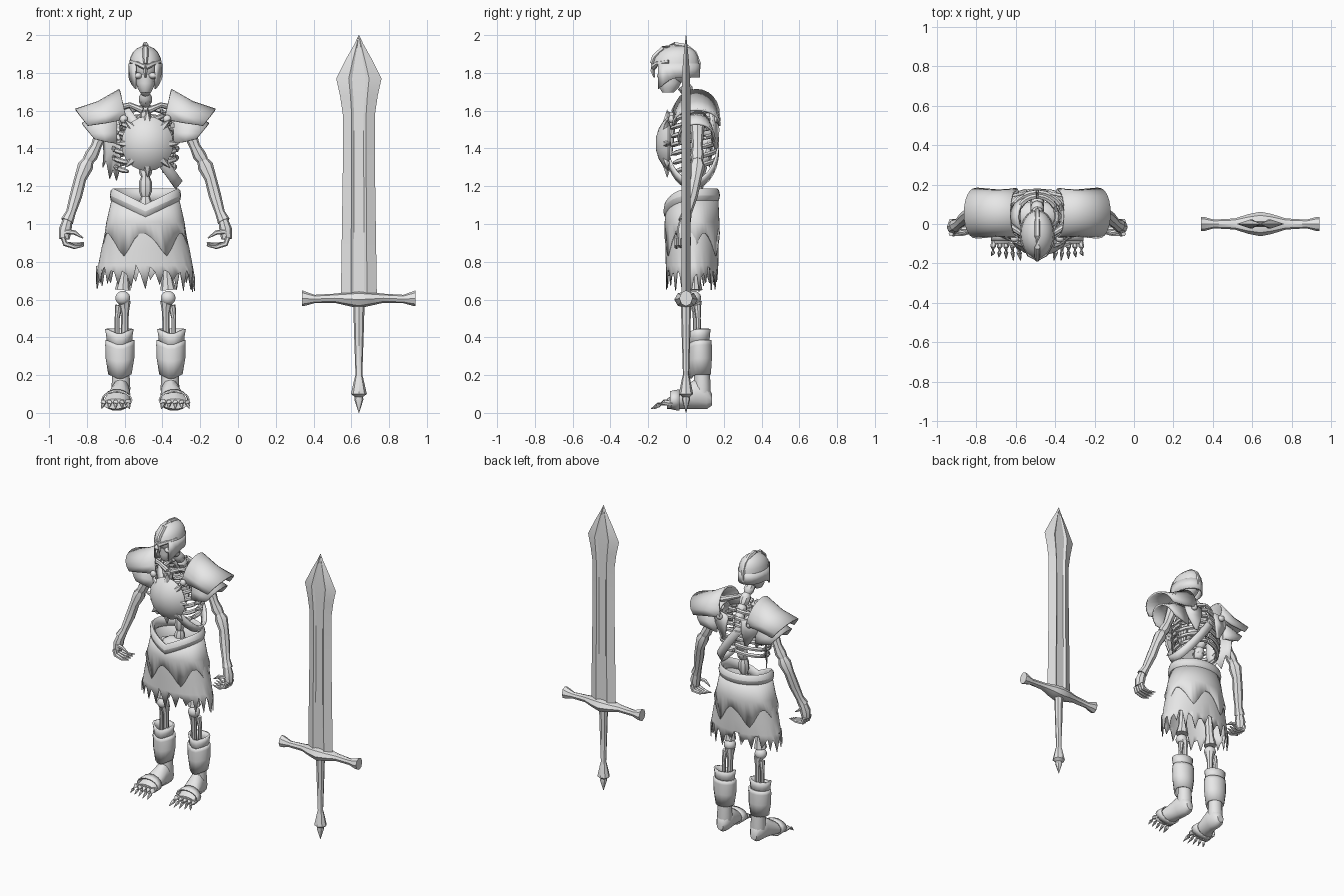
import bpy, bmesh, math, random
from mathutils import Vector as V

if "Cube" in bpy.data.objects:
    bpy.data.objects.remove(bpy.data.objects["Cube"])

random.seed(4)
FIG = -0.49   # x centre of the skeleton
SWD = 0.64    # x centre of the sword
grey = bpy.data.materials.new("plain_grey")
grey.diffuse_color = (0.8, 0.8, 0.8, 1)
grey.use_nodes = True
grey.node_tree.nodes["Principled BSDF"].inputs["Base Color"].default_value = grey.diffuse_color


def build(name, bm, cx=FIG, mirror=False, thick=0, angle=40):
    bmesh.ops.recalc_face_normals(bm, faces=bm.faces[:])
    me = bpy.data.meshes.new(name)
    bm.to_mesh(me)
    bm.free()
    me.materials.append(grey)
    me.shade_smooth()
    me.set_sharp_from_angle(angle=math.radians(angle))
    ob = bpy.data.objects.new(name, me)
    ob.location.x = cx
    bpy.context.collection.objects.link(ob)
    if thick:
        m = ob.modifiers.new("thickness", 'SOLIDIFY')
        m.thickness, m.offset = thick, 0
    if mirror:
        ob.modifiers.new("mirror", 'MIRROR').use_mirror_merge = False
    return ob


def loft_into(bm, rings, closed=True, cap=True):
    rows = [[bm.verts.new(p) for p in r] for r in rings]
    n = len(rows[0])
    for a, b in zip(rows, rows[1:]):
        for i in range(n if closed else n - 1):
            j = (i + 1) % n
            bm.faces.new((a[i], a[j], b[j], b[i]))
    if cap and closed:
        bm.faces.new(rows[0])
        bm.faces.new(rows[-1])


def loft(name, rings, closed=True, cap=True, **kw):
    bm = bmesh.new()
    loft_into(bm, rings, closed, cap)
    return build(name, bm, **kw)


def tube_into(bm, pts, radii, n=8):
    pts, rings = [V(p) for p in pts], []
    for i, p in enumerate(pts):
        d = (pts[min(i + 1, len(pts) - 1)] - pts[max(i - 1, 0)]).normalized()
        u = d.cross(V((0, 1, 0)) if abs(d.y) < 0.9 else V((0, 0, 1))).normalized()
        v = d.cross(u)
        r = radii[i] if isinstance(radii, list) else radii
        rings.append([p + r * (u * math.cos(k * math.tau / n) + v * math.sin(k * math.tau / n))
                      for k in range(n)])
    loft_into(bm, rings)


def tubes(name, items, n=8, **kw):
    bm = bmesh.new()
    for pts, radii in items:
        tube_into(bm, pts, radii, n)
    return build(name, bm, **kw)


def ball(name, c, r, **kw):
    bm = bmesh.new()
    bmesh.ops.create_uvsphere(bm, u_segments=14, v_segments=9, radius=1)
    for v in bm.verts:
        v.co = V(c) + V(v.co[i] * r[i] for i in range(3))
    return build(name, bm, **kw)


def oval(cx, cy, rx, ry, z, n=16, dip=0):
    """Horizontal ring; dip lowers the front into a point."""
    out = []
    for k in range(n):
        a = k * math.tau / n
        c, s = math.cos(a), math.sin(a)
        out.append((cx + rx * c, cy + ry * s, z - (dip * (1 - abs(c)) if s < 0 else 0)))
    return out


# ---- sword ----
blade = []
for z, w, t in [(0.62, .095, .024), (0.7, .094, .024), (1.3, .085, .023), (1.58, .085, .023),
                (1.68, .1, .023), (1.77, .12, .022), (1.87, .07, .015), (1.95, .025, .007), (2.0, .001, .001)]:
    half = [(w, 0), (.45 * w, t), (.3 * w, .6 * t), (-.3 * w, .6 * t), (-.45 * w, t)]
    blade.append([(x, y, z) for x, y in half] + [(-x, -y, z) for x, y in half])
loft("sword_blade", blade, cx=SWD, angle=25)
guard = []
for x, zc, hz, hy in [(-.3, .607, .042, .035), (-.285, .605, .038, .036), (-.235, .603, .022, .022),
                      (-.13, .607, .024, .028), (-.06, .603, .036, .05), (0, .6, .046, .062)]:
    guard.append((x, zc, hz, hy))
guard += [(-x, zc, hz, hy) for x, zc, hz, hy in guard[-2::-1]]
loft("sword_guard", [[(x, hy * math.cos(k * math.tau / 8), zc + hz * math.sin(k * math.tau / 8))
                      for k in range(8)] for x, zc, hz, hy in guard], cx=SWD)
loft("sword_grip_and_pommel", [oval(0, 0, r, r * .9, z, 8) for z, r in
     [(.57, .03), (.4, .025), (.2, .018), (.185, .023), (.1, .042), (.085, .022), (.07, .024), (0, .001)]], cx=SWD)

# ---- spine, ribs, shoulders ----
path = [V(p) for p in [(0, .05, 1.04), (0, .06, 1.25), (0, .11, 1.4), (0, .12, 1.53), (0, .07, 1.63), (0, -.03, 1.75)]]
sp = [path[i].lerp(path[i + 1], k / 8) for i in range(5) for k in range(8)]
tubes("spine", [(sp, [.023 if i % 4 == 0 else .034 for i in range(len(sp))])])
ribs = []
for i, w in enumerate([.1, .13, .15, .163, .168, .165, .155]):
    pts = []
    for k in range(12):
        a = math.radians(88 - k * (160 - 6 * max(0, i - 3)) / 11)
        pts.append((w * math.cos(a), .04 + (.1 + .02 * min(i, 1)) * math.sin(a), 1.62 - .046 * i - .006 * k))
    ribs.append((pts, [.014] * 11 + [.008]))
tubes("ribs", ribs, n=6, mirror=True)
tubes("sternum", [([(0, -.065, 1.59), (0, -.08, 1.5), (0, -.085, 1.36)], [.03, .022, .012])])
tubes("collar_bones", [([(.015, -.06, 1.6), (.08, -.05, 1.63), (.2, .03, 1.6)], [.018, .014, .022])], mirror=True)
loft("shoulder_blades", [[(.05, .16, 1.57), (.18, .13, 1.59)], [(.06, .17, 1.5), (.16, .14, 1.5)],
                         [(.08, .16, 1.4), (.1, .155, 1.4)]], closed=False, thick=.015, mirror=True)
ball("pelvis", (0, .04, 1.04), (.12, .08, .06))

# ---- head and helmet ----
ball("skull", (0, -.05, 1.83), (.07, .1, .085))
loft("jaw", [oval(0, y, rx, ry, z, 12) for z, y, rx, ry in
             [(1.695, -.095, .028, .03), (1.72, -.09, .042, .05), (1.745, -.085, .05, .058), (1.79, -.08, .055, .065)]])
ball("cheek_bones", (.04, -.125, 1.785), (.024, .03, .018), mirror=True)
loft("helmet_dome", [oval(0, (f + b) / 2, rx, (b - f) / 2, z, 20) for z, rx, f, b in
     [(1.845, .085, -.175, .07), (1.88, .081, -.165, .066), (1.91, .066, -.14, .052),
      (1.93, .045, -.11, .03), (1.943, .015, -.07, -.01)]])
side = []
for z0 in (0, 1):
    row = []
    for k in range(17):
        a = math.radians(-52 + k * 284 / 16)
        low = 1.775 - .06 * max(0, -math.sin(a) / .79) ** 1.5
        row.append((.084 * math.cos(a), -.052 + .12 * math.sin(a), low if z0 else 1.85))
    side.append(row)
loft("helmet_sides", side, closed=False, thick=.01)
tubes("helmet_crest", [([(0, -.183, 1.85), (0, -.168, 1.885), (0, -.12, 1.93), (0, -.06, 1.95), (0, .0, 1.94),
                         (0, .045, 1.905), (0, .066, 1.85), (0, .062, 1.775)], [.01] + [.015] * 6 + [.01])], n=6)
tubes("helmet_brow", [([(0, -.172, 1.83), (.04, -.155, 1.848), (.078, -.09, 1.86)], [.016, .013, .01])], n=6, mirror=True)
tubes("nose_guard", [([(0, -.172, 1.85), (0, -.176, 1.81), (0, -.168, 1.775)], [.013, .011, .004])], n=4)

# ---- shoulder armour ----
def arch(name, stations, ry, yc=.055):
    rows = []
    for xt, zt, xb, zb, f in stations:
        row = []
        for k in range(13):
            a = math.pi * k / 12
            s = math.sin(a) ** .8
            row.append((xb + (xt - xb) * s, yc + ry * f * math.cos(a), zb + (zt - zb) * s))
        rows.append(row)
    loft(name, rows, closed=False, thick=.012, mirror=True)


arch("upper_pauldron", [(.136, 1.71, .1, 1.555, 1), (.25, 1.645, .2, 1.535, .95), (.37, 1.605, .305, 1.52, 1.03)], .12)
arch("lower_pauldron", [(.15, 1.6, .15, 1.425, .9), (.25, 1.57, .21, 1.435, .95), (.335, 1.53, .27, 1.45, 1)], .095)
for y in (-.075, .165):
    ball("front_rivet" if y < 0 else "back_rivet", (.115, y, 1.555), (.022, .018, .022), mirror=True)

# ---- spiked chest plate, strap, torn cloth ----
bm = bmesh.new()
loft_into(bm, [[(.01 + .138 * r * math.cos(k * math.tau / 20), y, 1.425 + .145 * r * math.sin(k * math.tau / 20))
                for k in range(20)] for r, y in [(.96, -.085), (1, -.095), (.85, -.118), (.55, -.145), (.2, -.16)]])
for k in range(8):
    a = k * math.tau / 8 + math.pi / 2
    c, s = math.cos(a), math.sin(a)
    tube_into(bm, [(.01 + .11 * c, -.1, 1.425 + .12 * s), (.01 + .17 * c, -.1, 1.425 + .18 * s)], [.024, .001], 6)
build("spiked_chest_plate", bm)
strap = []
for d in (-.022, .022):
    strap.append([(.03 + .145 * math.cos(a) + d * .8, .035 + .135 * math.sin(a), 1.41 - .2 * math.cos(a) + d)
                  for a in [k * math.tau / 28 for k in range(28)]])
loft("diagonal_strap", strap, cap=False, thick=.012)
loft("torn_side_cloth", [[(-.14 - .018 * k, -.01 + .03 * k, 1.53) for k in range(6)],
                         [(-.13 - .018 * k, -.01 + .03 * k, 1.38) for k in range(6)],
                         [(-.135 - .018 * k, .0 + .025 * k, z) for k, z in enumerate([1.3, 1.23, 1.29, 1.24, 1.34, 1.3])]],
     closed=False, thick=.006)

# ---- belt and ragged skirt ----
belt = []
for k in range(9):
    a = k * math.tau / 8
    belt.append(oval(0, .03, .172 + .017 * math.cos(a), .133 + .017 * math.cos(a),
                     1.152 + .037 * math.sin(a), 32, .085))
loft("belt", belt, cap=False)
rows = [oval(0, .032, rx, ry, z, 64, dip) for rx, ry, z, dip in
        [(.168, .13, 1.15, .06), (.2, .137, 1.0, 0), (.23, .138, .87, 0), (.247, .136, .78, 0)]]
hem = []
for k, (x, y, z) in enumerate(oval(0, .03, .26, .134, .72, 64)):
    drop = random.uniform(-.09, -.03) if k % 3 == 0 else random.uniform(-.01, .06)
    hem.append((x, y, z + drop + .02 * (1 - abs(x) / .26)))
loft("ragged_skirt", rows + [hem], cap=False, thick=.006)
over = [oval(0, .032, rx, ry, z, 48, dip) for rx, ry, z, dip in [(.174, .136, 1.14, .06), (.204, .142, 1.01, 0)]]
tip = []
for k, (x, y, z) in enumerate(oval(0, .032, .226, .144, .9, 48)):
    tip.append((x, y, z + [-.07, -.03, .02, .05, .05, .03, 0, -.04][k % 8]))
loft("skirt_overlay", over + [tip], cap=False, thick=.006)

# ---- arms and hands ----
tubes("upper_arm", [([(.2, .06, 1.57), (.235, .06, 1.48), (.262, .06, 1.41), (.285, .06, 1.365), (.305, .06, 1.335)],
                     [.045, .034, .028, .036, .03])], mirror=True)
tubes("forearm", [([(.3, .06, 1.34), (.318, .06, 1.305), (.345, .05, 1.24), (.368, .03, 1.15), (.395, .005, 1.06),
                    (.415, -.008, 1.015)], [.028, .042, .032, .033, .026, .034])], mirror=True)
tubes("palm", [([(.412, -.008, 1.02), (.425, -.015, .97), (.43, -.018, .92)], [.026, .034, .028])], mirror=True)
fingers = [([(.437, y, .93), (.425, y, .895), (.375, y, .878 + .004 * i), (.325, y + .005, .884 + .006 * i)],
            [.013, .014, .011, .003]) for i, y in enumerate((-.05, -.028, -.006, .014))]
fingers.append(([(.425, -.035, .96), (.375, -.045, .955), (.33, -.04, .925)], [.014, .012, .003]))
tubes("fingers", fingers, n=6, mirror=True)

# ---- legs, greaves and feet ----
tubes("thigh_bone", [([(.09, .045, 1.06), (.1, .045, .95), (.115, .045, .72), (.12, .045, .65)],
                      [.042, .028, .028, .042])], mirror=True)
ball("knee", (.12, .042, .608), (.04, .038, .038), mirror=True)
tubes("shin_bones", [([(.112, .05, .59), (.108, .055, .53), (.112, .06, .28)], [.034, .02, .018]),
                     ([(.14, .06, .57), (.15, .065, .5), (.15, .07, .28)], [.02, .013, .013])], mirror=True)
loft("greave_cuff", [oval(.138, .072, rx, ry, z, 14, d) for z, rx, ry, d in
     [(.445, .07, .054, .03), (.41, .064, .05, .03), (.36, .06, .046, .03)]], cap=False, thick=.012, mirror=True)
loft("greave", [oval(.135, .075, rx, ry, z, 14, d) for z, rx, ry, d in
     [(.385, .07, .055, .03), (.36, .072, .057, .03), (.29, .07, .058, .02), (.205, .056, .052, .03)]],
     cap=False, thick=.012, mirror=True)
loft("ankle", [oval(.13, .085, rx, ry, z, 12) for z, rx, ry in
     [(.33, .045, .04), (.2, .046, .042), (.13, .05, .046), (.07, .045, .045)]], mirror=True)
loft("foot", [[(cx + hw * math.cos(k * math.tau / 12), y,
                (z0 + z1) / 2 + (z1 - z0) / 2 * math.sin(k * math.tau / 12)) for k in range(12)]
     for y, cx, hw, z0, z1 in [(.138, .13, .025, .04, .1), (.11, .13, .046, .02, .15), (.05, .132, .052, .02, .18),
                               (0, .14, .058, .022, .145), (-.05, .15, .068, .02, .11), (-.1, .158, .072, .02, .075)]],
     mirror=True)
loft("foot_strap", [[(.152 + hw * math.cos(k * math.tau / 14), y, .068 + hz * math.sin(k * math.tau / 14))
                     for k in range(14)] for y, hw, hz in [(-.035, .073, .054), (-.06, .077, .05), (-.085, .079, .044)]],
     cap=False, thick=.008, mirror=True)
toes = []
for i in range(5):
    x, out = .1 + .029 * i, .004 * (i - 2)
    r, tipy = (.018 if i == 0 else .014), -.185 + .008 * max(0, i - 1)
    toes.append(([(x, -.075, .05), (x + out, -.115, .056), (x + out, -.145, .042), (x + 2 * out, tipy, .022)],
                 [r, r, r * .8, .002]))
tubes("clawed_toes", toes, n=6, mirror=True)
